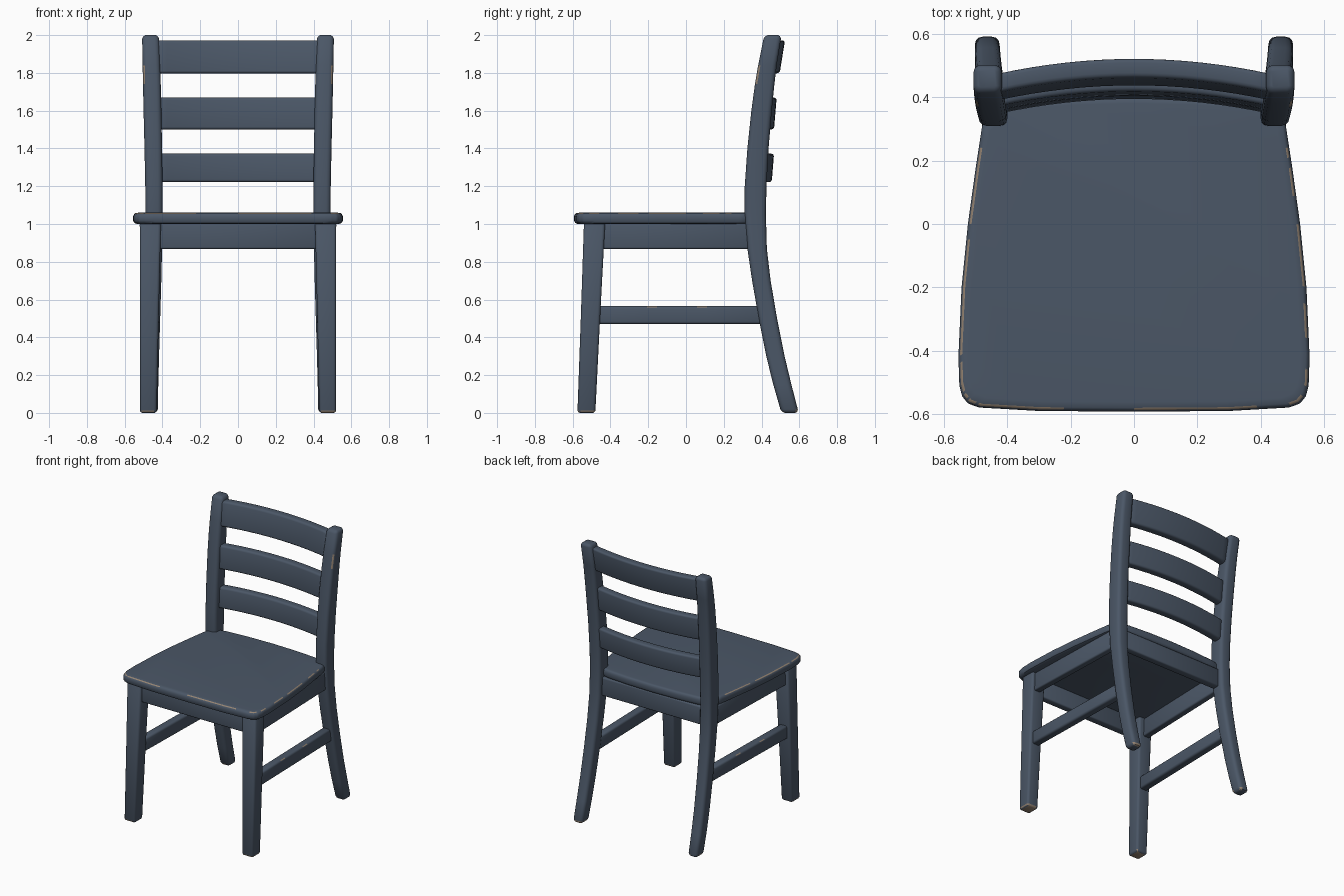
import bpy, bmesh, math, random
from mathutils import Vector

random.seed(4)
if "Cube" in bpy.data.objects:
    bpy.data.objects.remove(bpy.data.objects["Cube"], do_unlink=True)


def material(name, rgb):
    m = bpy.data.materials.new(name)
    m.use_nodes = True
    m.diffuse_color = (*rgb, 1)
    m.node_tree.nodes["Principled BSDF"].inputs["Base Color"].default_value = (*rgb, 1)
    return m


PAINT = material("slate blue paint", (0.07, 0.095, 0.135))
WORN = material("worn bare wood", (0.30, 0.23, 0.17))
parts = []


def skin(name, rings, worn=None):
    """Skin closed rings of points; worn(centre, normal) picks the bare faces."""
    bm = bmesh.new()
    loops = [[bm.verts.new(p) for p in ring] for ring in rings]
    n = len(loops[0])
    for a, b in zip(loops, loops[1:]):
        for i in range(n):
            j = (i + 1) % n
            bm.faces.new((a[i], a[j], b[j], b[i]))
    bm.faces.new(loops[0])
    bm.faces.new(loops[-1])
    bmesh.ops.recalc_face_normals(bm, faces=bm.faces)
    for f in bm.faces:
        if worn and worn(f.calc_center_median(), f.normal):
            f.material_index = 1
    me = bpy.data.meshes.new(name)
    bm.to_mesh(me)
    bm.free()
    me.materials.append(PAINT)
    me.materials.append(WORN)
    ob = bpy.data.objects.new(name, me)
    bpy.context.collection.objects.link(ob)
    parts.append(ob)


def rounded(c, u, v, r, shrink=0):
    """Rounded rectangle about c with half-size vectors u and v."""
    pts = []
    for q, (su, sv) in enumerate([(1, 1), (-1, 1), (-1, -1), (1, -1)]):
        for k in range(4):
            a = math.radians(90 * q + 30 * k)
            du = su * (u.length - r) + (r - shrink) * math.cos(a)
            dv = sv * (v.length - r) + (r - shrink) * math.sin(a)
            pts.append(c + u.normalized() * du + v.normalized() * dv)
    return pts


def beam(name, sections, r, worn=None):
    """Bar through (centre, u, v) sections with softened ends."""
    secs = [tuple(Vector(p) for p in s) for s in sections]

    def end(a, b):
        d = (b[0] - a[0]).normalized()
        return [rounded(a[0] + d * r * t, a[1], a[2], r, r * s)
                for t, s in ((0, 0.75), (0.25, 0.3), (0.8, 0))]
    rings = end(secs[0], secs[1])
    rings += [rounded(*s, r) for s in secs[1:-1]]
    rings += end(secs[-1], secs[-2])[::-1]
    skin(name, rings, worn)


def upright(rows, s):
    """Sections from rows of height, x range and y range, on side s."""
    return [((s * (x0 + x1) / 2, (y0 + y1) / 2, z), ((x1 - x0) / 2, 0, 0),
             (0, (y1 - y0) / 2, 0)) for z, x0, x1, y0, y1 in rows]


# Seat: rounded outline, wider at the front, with a rubbed upper edge
half = [(0, -.593), (.3, -.591), (.49, -.58), (.525, -.567), (.543, -.545),
        (.552, -.51), (.555, -.42), (.545, -.2), (.525, 0), (.5, .18),
        (.48, .31), (.43, .37), (.36, .385), (.2, .397)]
outline = half + [(0, .402)] + [(-x, y) for x, y in reversed(half[1:])]
fine = []
for (ax, ay), (bx, by) in zip(outline, outline[1:] + outline[:1]):
    fine += [(ax + (bx - ax) * t / 4, ay + (by - ay) * t / 4) for t in range(4)]
profile = [(1.0, .02), (1.006, .006), (1.018, 0), (1.042, 0),
           (1.053, .005), (1.058, .012), (1.06, .03)]
skin("seat", [[(x * (1 - d / .55), y * (1 - d / .59), z) for x, y in fine]
              for z, d in profile],
     lambda c, n: 1.053 < c.z < 1.058 and c.y < .28 and random.random() < .65)


def foot_wear(c):
    return c.z < .02 and random.random() < .35


for s, side in ((1, "left"), (-1, "right")):
    # Front legs taper toward the floor
    beam(side + "_front_leg", upright([
        (0, .43, .52, -.575, -.48), (.5, .42, .52, -.557, -.455),
        (1.01, .408, .52, -.54, -.428)], s), .016,
        lambda c, n: foot_wear(c))

    # Back legs sweep rearward at the floor and carry on up as the back posts
    beam(side + "_back_post", upright([
        (0, .425, .503, .505, .597), (.15, .422, .502, .462, .558),
        (.3, .418, .5, .425, .522), (.5, .412, .497, .385, .482),
        (.7, .406, .494, .35, .448), (.87, .402, .492, .325, .428),
        (1.05, .4, .49, .31, .423), (1.2, .4, .491, .311, .426),
        (1.4, .402, .495, .325, .437), (1.6, .406, .5, .346, .454),
        (1.74, .409, .503, .365, .468), (1.84, .412, .505, .382, .48),
        (2, .418, .508, .414, .506)], s), .024,
        lambda c, n: foot_wear(c) or (
            1.74 < c.z < 1.84 and s * n.x > .5 and n.y < -.5))

    # Side apron and stretcher, narrowing toward the back
    beam(side + "_side_apron", [
        ((s * .475, -.47, .935), (.025, 0, 0), (0, 0, .067)),
        ((s * .45, .36, .935), (.025, 0, 0), (0, 0, .067))], .01)
    beam(side + "_stretcher", [
        ((s * (.468 - .02 * t), -.47 + .88 * t, .518), (.03, 0, 0), (0, 0, .048))
        for t in (0, .3, .36, .6, .66, 1)], .014,
        lambda c, n: n.z > .4 and s * n.x > .4 and
        (-.21 < c.y < -.15 or .06 < c.y < .11))

# Aprons across the front and back
for name, y in (("front_apron", -.495), ("back_apron", .365)):
    beam(name, [((x, y, .935), (0, .027, 0), (0, 0, .067)) for x in (-.43, .43)], .01)

# Curved, leaning slats across the back
for name, y, z, h, lean in (("lower_slat", .43, 1.297, .075, .006),
                            ("middle_slat", .443, 1.585, .084, .007),
                            ("top_slat", .48, 1.885, .087, .014)):
    beam(name, [((x, y - .047 * (x / .43) ** 2, z), (0, .03, 0), (0, lean, h))
                for x in [.43 * i / 8 for i in range(-8, 9)]], .014)

# Soft shading with crisp edges kept
bpy.ops.object.select_all(action="DESELECT")
for ob in parts:
    ob.select_set(True)
bpy.context.view_layer.objects.active = parts[0]
bpy.ops.object.shade_smooth_by_angle(angle=math.radians(40))
